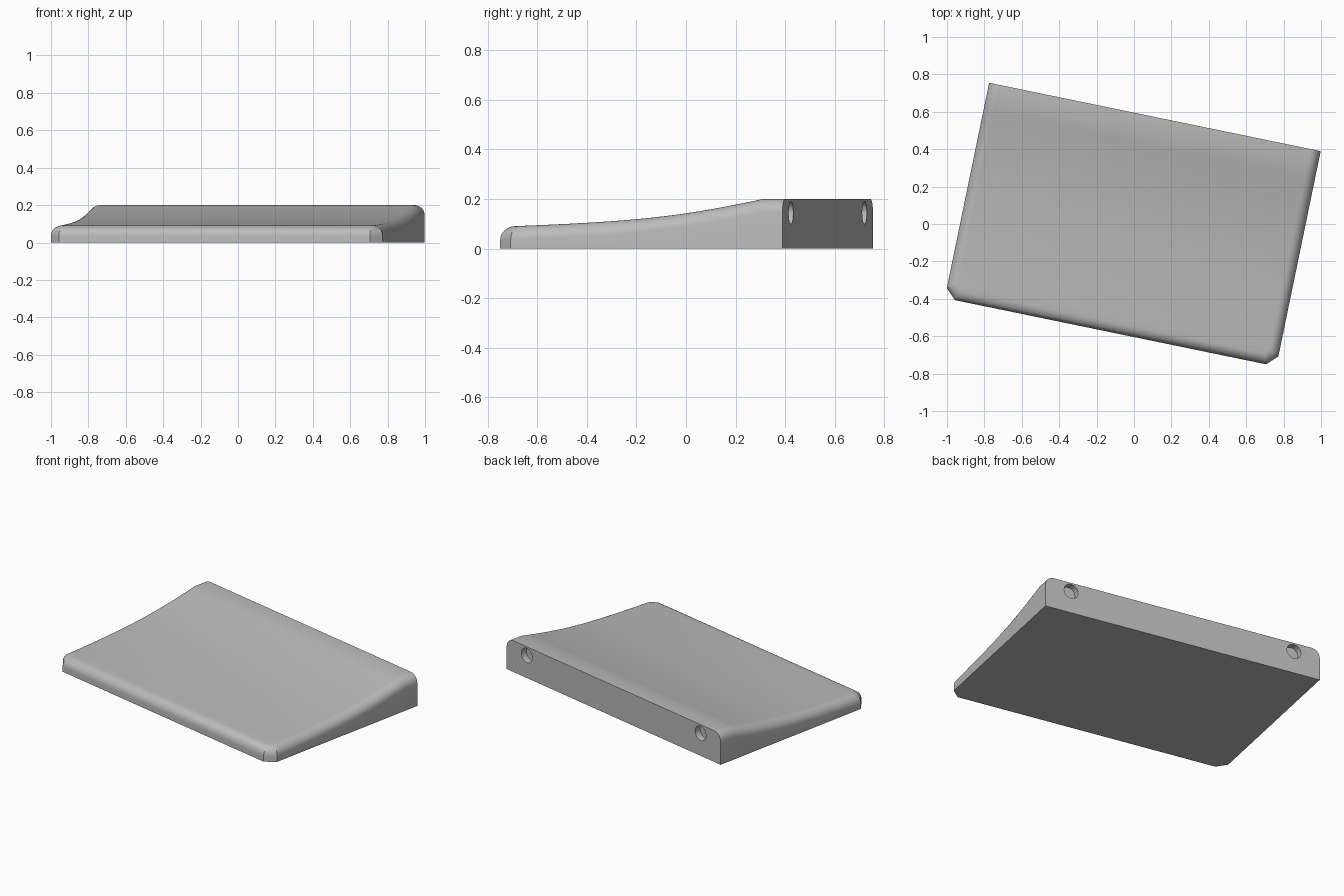
import bpy, bmesh, math
from mathutils import Vector, Matrix
from mathutils.geometry import interpolate_bezier

if "Cube" in bpy.data.objects:
    bpy.data.objects.remove(bpy.data.objects["Cube"], do_unlink=True)

LEFT, RIGHT, FRONT, BACK = -0.911, 0.899, -0.592, 0.583
HEIGHT, CORNER, FILLET = 0.2, 0.055, 0.055
TURN = Matrix.Rotation(math.radians(-11.65), 4, 'Z')

grey = bpy.data.materials.new("plain grey")
grey.use_nodes = True
grey.diffuse_color = (0.5, 0.5, 0.5, 1)
grey.node_tree.nodes["Principled BSDF"].inputs["Base Color"].default_value = (0.5, 0.5, 0.5, 1)


def make_object(name, bm):
    mesh = bpy.data.meshes.new(name)
    bmesh.ops.recalc_face_normals(bm, faces=bm.faces)
    bm.to_mesh(mesh)
    bm.free()
    ob = bpy.data.objects.new(name, mesh)
    bpy.context.collection.objects.link(ob)
    mesh.materials.append(grey)
    return ob


# Side profile: flat base, sweeping top, flat strip along the back
sweep = interpolate_bezier(Vector((FRONT, 0.088)), Vector((-0.05, 0.108)),
                           Vector((0.13, 0.124)), Vector((0.492, HEIGHT)), 20)
profile = [(FRONT, 0)] + [tuple(p[:2]) for p in sweep] + [(BACK, HEIGHT), (BACK, 0)]

bm = bmesh.new()
side = bm.faces.new([bm.verts.new((LEFT, y, z)) for y, z in profile])
grown = bmesh.ops.extrude_face_region(bm, geom=[side])
bmesh.ops.translate(bm, vec=(RIGHT - LEFT, 0, 0),
                    verts=[g for g in grown["geom"] if isinstance(g, bmesh.types.BMVert)])
bmesh.ops.recalc_face_normals(bm, faces=bm.faces)

# Cut the two front corners
for x, sx in ((LEFT, -1), (RIGHT, 1)):
    cut = bmesh.ops.bisect_plane(bm, geom=bm.verts[:] + bm.edges[:] + bm.faces[:],
                                 plane_co=(x - sx * CORNER, FRONT, 0),
                                 plane_no=(sx, -1, 0), clear_outer=True)
    rim = [g for g in cut["geom_cut"] if isinstance(g, bmesh.types.BMEdge)]
    bmesh.ops.holes_fill(bm, edges=rim, sides=0)
bmesh.ops.recalc_face_normals(bm, faces=bm.faces)
bm.normal_update()

# Round the top rim on the sides, corners and front
rim = []
for e in bm.edges:
    ups = [f.normal.z > 0.5 for f in e.link_faces]
    walls = [abs(f.normal.z) < 0.1 and f.normal.y < 0.5 for f in e.link_faces]
    if any(ups) and any(walls):
        rim.append(e)
bmesh.ops.bevel(bm, geom=rim, offset=FILLET, offset_type='OFFSET', segments=8,
                profile=0.5, affect='EDGES', clamp_overlap=False)
body = make_object("wedge_body", bm)

# Two shallow round holes in the back face
bm = bmesh.new()
for x in (LEFT + 0.17, RIGHT - 0.17):
    place = Matrix.Translation((x, BACK, 0.144)) @ Matrix.Rotation(math.pi / 2, 4, 'X')
    bmesh.ops.create_cone(bm, cap_ends=True, segments=40, radius1=0.046, radius2=0.046,
                          depth=0.08, matrix=place)
cutter = make_object("hole_cutter", bm)
cutter.hide_render = True
drill = body.modifiers.new("holes", 'BOOLEAN')
drill.operation = 'DIFFERENCE'
drill.solver = 'EXACT'
drill.object = cutter

bpy.context.view_layer.objects.active = body
body.select_set(True)
bpy.ops.object.modifier_apply(modifier=drill.name)
bpy.data.objects.remove(cutter, do_unlink=True)

# Smooth the rounded surfaces and turn the wedge into place
body.data.transform(TURN)
bpy.ops.object.shade_smooth_by_angle(angle=math.radians(30))
